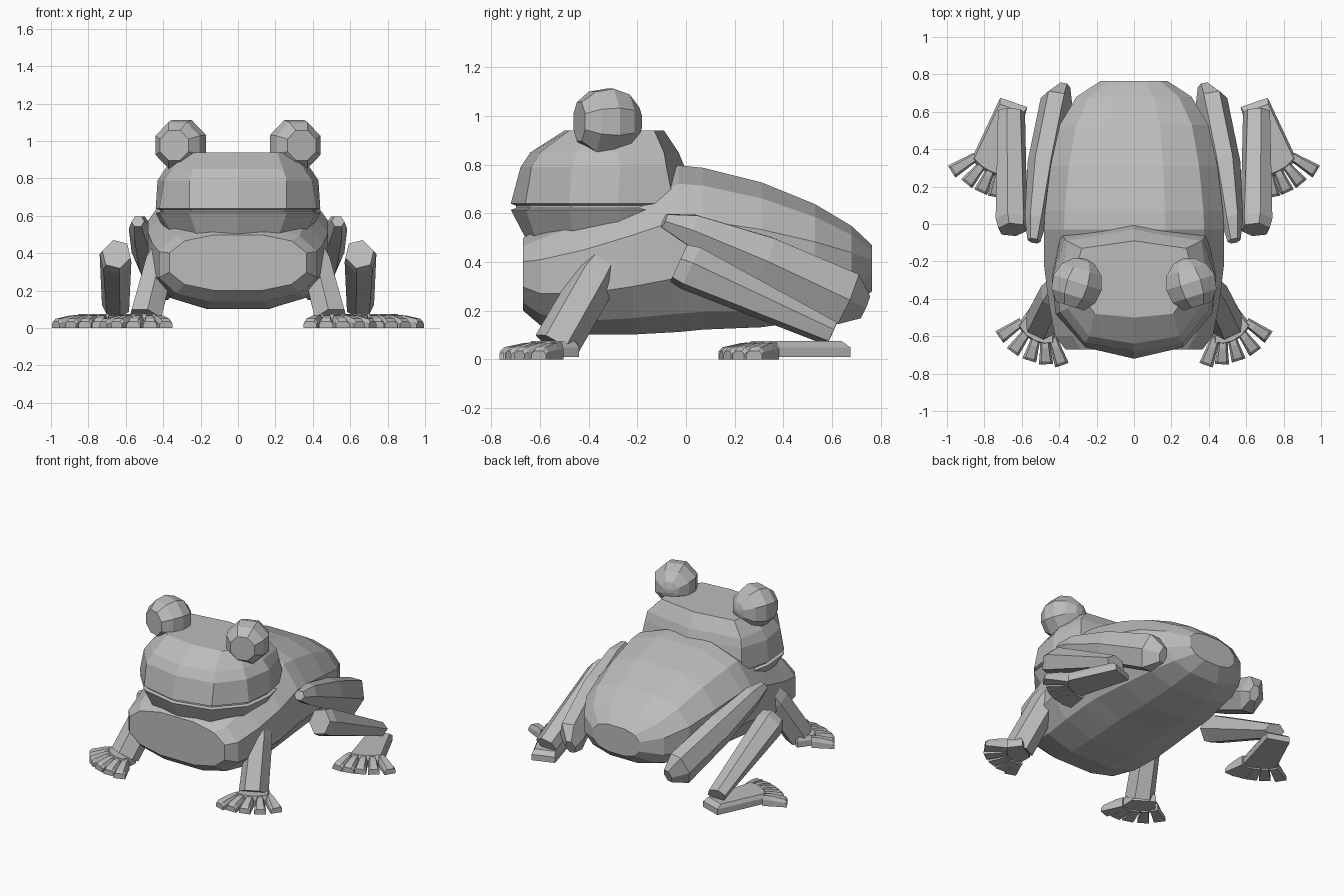
import bpy, bmesh, math
from mathutils import Vector

cube = bpy.data.objects.get("Cube")
if cube:
    bpy.data.objects.remove(cube, do_unlink=True)

grey = bpy.data.materials.new("plain_grey")
grey.use_nodes = True
grey.diffuse_color = (0.5, 0.5, 0.5, 1)
grey.node_tree.nodes["Principled BSDF"].inputs["Base Color"].default_value = (0.5, 0.5, 0.5, 1)


def finish(name, bm):
    bmesh.ops.recalc_face_normals(bm, faces=bm.faces)
    mesh = bpy.data.meshes.new(name)
    bm.to_mesh(mesh)
    bm.free()
    mesh.materials.append(grey)
    obj = bpy.data.objects.new(name, mesh)
    bpy.context.collection.objects.link(obj)
    return obj


def loft(name, rings, side=1):
    """Skin a row of closed rings and cap both ends; side=-1 mirrors in x."""
    bm = bmesh.new()
    rows = [[bm.verts.new((p[0] * side, p[1], p[2])) for p in ring] for ring in rings]
    n = len(rows[0])
    for a, b in zip(rows, rows[1:]):
        for i in range(n):
            j = (i + 1) % n
            bm.faces.new((a[i], a[j], b[j], b[i]))
    bm.faces.new(rows[0])
    bm.faces.new(rows[-1])
    return finish(name, bm)


def power(v, e):
    return math.copysign(abs(v) ** e, v)


def limb(name, stations, side, n=6, across=(1, 0, 0)):
    """Tapered limb; each station is (centre, half width, half height)."""
    axis = (Vector(stations[-1][0]) - Vector(stations[0][0])).normalized()
    u = Vector(across)
    u = (u - axis * u.dot(axis)).normalized()
    v = axis.cross(u)
    rings = []
    for centre, w, h in stations:
        ring = []
        for k in range(n):
            t = math.tau * k / n
            ring.append(Vector(centre) + u * w * math.cos(t) + v * h * 1.12 * math.sin(t))
        rings.append(ring)
    return loft(name, rings, side)


def foot(name, heel, bases, tips, side):
    """Flat palm with blunt wedge toes."""
    outline = heel + bases
    middle = sum((Vector(p) for p in outline), Vector((0, 0))) / len(outline)

    def level(z, s):
        return [(*(middle + (Vector(p) - middle) * s), z) for p in outline]
    loft(name + "_palm", [level(0.01, 1), level(0.05, 1), level(0.075, 0.88)], side)
    for k, (base, tip) in enumerate(zip(bases, tips)):
        a, b = Vector(base), Vector(tip)
        d = (b - a).normalized()
        c = Vector((-d.y, d.x))
        rings = []
        for p, w, top in ((a - d * 0.03, 0.024, 0.07), (a + d * 0.02, 0.028, 0.068),
                          (b - d * 0.015, 0.037, 0.05), (b, 0.037, 0.035)):
            rings.append([(*(p + c * w), 0), (*(p + c * w), top * 0.6),
                          (*(p + c * w * 0.65), top), (*(p - c * w * 0.65), top),
                          (*(p - c * w), top * 0.6), (*(p - c * w), 0)])
        loft(f"{name}_toe_{k + 1}", rings, side)


# Body: rings along y given as (y, bottom, top, half width)
SIDES = 12
rings = []
for y, low, high, half in ((-0.67, 0.20, 0.50, 0.37), (-0.60, 0.14, 0.54, 0.425),
                           (-0.42, 0.10, 0.62, 0.46), (-0.22, 0.10, 0.71, 0.485),
                           (-0.03, 0.11, 0.80, 0.485), (0.07, 0.12, 0.79, 0.48),
                           (0.31, 0.13, 0.73, 0.45), (0.53, 0.16, 0.64, 0.40),
                           (0.68, 0.21, 0.55, 0.31), (0.765, 0.28, 0.47, 0.18)):
    ring = []
    for k in range(SIDES):
        t = math.tau * (k + 0.5) / SIDES
        ring.append((half * 1.02 * power(math.cos(t), 0.8), y,
                     (low + high) / 2 + (high - low) / 2 * 1.02 * power(math.sin(t), 0.8)))
    rings.append(ring)
loft("body", rings)


# Head: half outlines from nose to nape, mirrored into full rings
def head_ring(z, half, s=1.0):
    pts = half + [(-x, y) for x, y in half[-2:0:-1]]
    return [(x * s, (y + 0.3) * s - 0.3, z) for x, y in pts]


lip = [(0, -0.72), (0.26, -0.66), (0.42, -0.48), (0.44, -0.28), (0.39, -0.05), (0, 0.02)]
brow = [(0, -0.68), (0.26, -0.635), (0.395, -0.47), (0.43, -0.27), (0.37, -0.08), (0, -0.005)]
cheek = [(0, -0.64), (0.24, -0.60), (0.355, -0.45), (0.39, -0.28), (0.36, -0.09), (0, -0.03)]
crown = [(0, -0.50), (0.21, -0.48), (0.28, -0.38), (0.32, -0.28), (0.28, -0.13), (0, -0.09)]
chin = [(0, -0.66), (0.22, -0.62), (0.35, -0.46), (0.38, -0.28), (0.34, -0.1), (0, -0.05)]
loft("head", [head_ring(0.50, chin), head_ring(0.615, lip), head_ring(0.622, lip, 0.95),
              head_ring(0.632, lip, 0.95), head_ring(0.64, lip), head_ring(0.79, brow),
              head_ring(0.85, cheek), head_ring(0.94, crown)])

for side, label in ((1, "left"), (-1, "right")):
    # Eye: faceted ball with a flat front
    centre, gaze = Vector((0.305, -0.325, 0.977)), Vector((0.3, -0.95, 0)).normalized()
    u = Vector((0, 0, 1))
    v = gaze.cross(u)
    rings = []
    for deg in (36, 65, 95, 125, 155, 174):
        a = math.radians(deg)
        rings.append([centre + gaze * 0.147 * math.cos(a)
                      + (u * math.cos(t) + v * math.sin(t)) * 0.147 * math.sin(a)
                      for t in (math.tau * (k + 0.5) / 8 for k in range(8))])
    loft(label + "_eye", rings, side)

    # Front leg and foot
    limb(label + "_front_leg", [((0.39, -0.31, 0.44), 0.06, 0.06),
                                ((0.42, -0.37, 0.34), 0.085, 0.085),
                                ((0.495, -0.535, 0.055), 0.095, 0.085)],
         side, across=(1, 0.5, 0))
    foot(label + "_front_foot", [(0.42, -0.52), (0.55, -0.44)],
         [(0.625, -0.54), (0.585, -0.595), (0.53, -0.63), (0.475, -0.645), (0.425, -0.64)],
         [(0.72, -0.605), (0.65, -0.685), (0.56, -0.73), (0.47, -0.75), (0.385, -0.755)], side)

    # Thigh, shin and hind foot
    limb(label + "_thigh", [((0.535, -0.09, 0.57), 0.035, 0.03),
                            ((0.525, 0.02, 0.535), 0.06, 0.065),
                            ((0.485, 0.32, 0.41), 0.085, 0.10),
                            ((0.415, 0.66, 0.25), 0.085, 0.115),
                            ((0.375, 0.735, 0.215), 0.035, 0.05)], side)
    limb(label + "_shin", [((0.65, -0.03, 0.395), 0.078, 0.078),
                           ((0.655, 0.02, 0.375), 0.088, 0.088),
                           ((0.655, 0.60, 0.105), 0.075, 0.045)], side, across=(1, 0, 0.3))
    foot(label + "_hind_foot", [(0.57, 0.625), (0.715, 0.675)],
         [(0.87, 0.345), (0.825, 0.30), (0.775, 0.27), (0.725, 0.25), (0.675, 0.25)],
         [(0.975, 0.28), (0.895, 0.215), (0.82, 0.17), (0.745, 0.145), (0.67, 0.135)], side)
